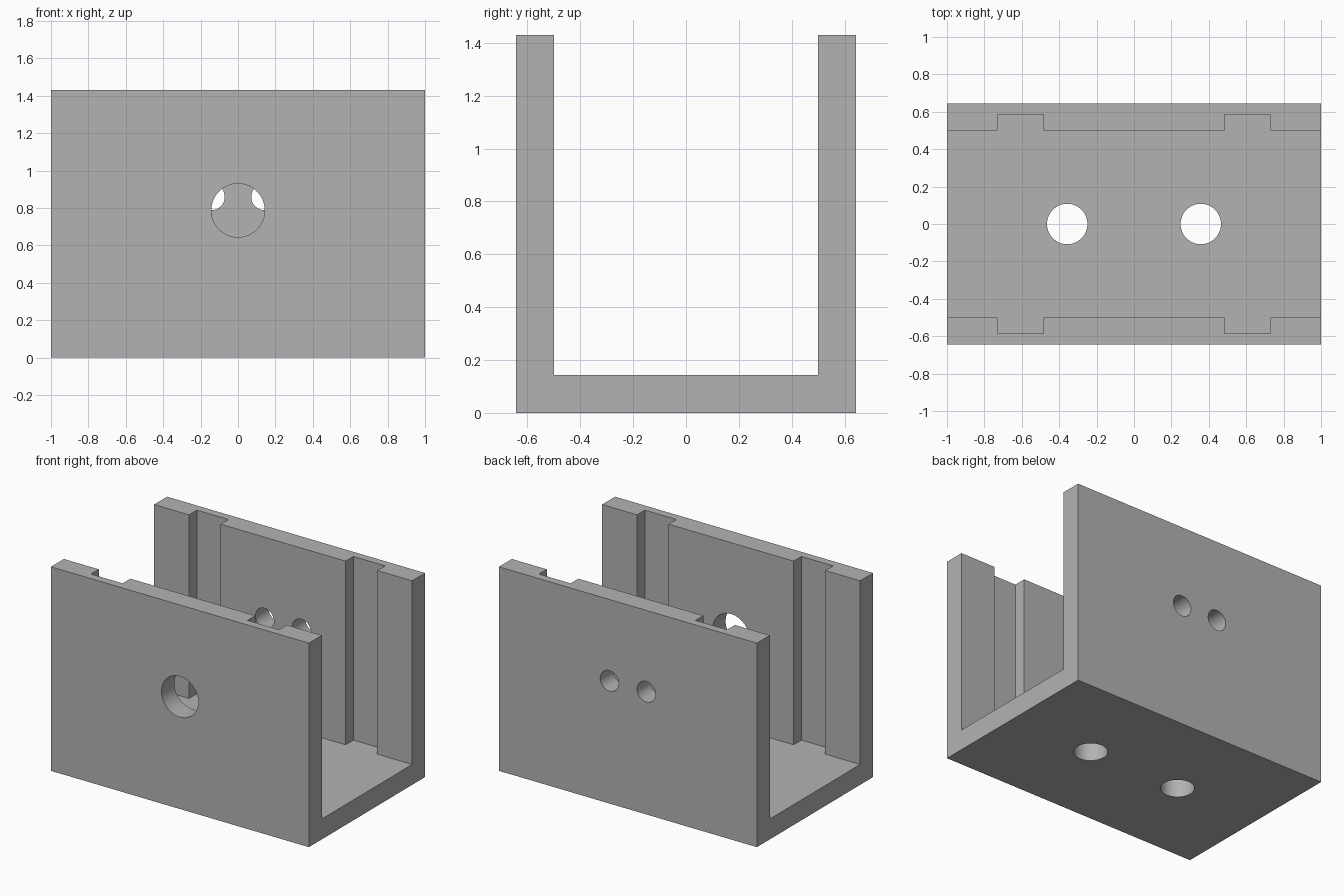
import bpy
import bmesh
from math import pi, radians

cube = bpy.data.objects.get("Cube")
if cube:
    bpy.data.objects.remove(cube, do_unlink=True)

HEIGHT, OUTER, INNER, FLOOR = 1.43, 0.643, 0.5, 0.143

grey = bpy.data.materials.new("plain grey")
grey.use_nodes = True
colour = (0.45, 0.45, 0.45, 1)
grey.diffuse_color = colour
grey.node_tree.nodes["Principled BSDF"].inputs["Base Color"].default_value = colour


# U-shaped body: end profile extruded along x
def make_body():
    half = [(OUTER, 0), (OUTER, HEIGHT), (INNER, HEIGHT), (INNER, FLOOR)]
    profile = half + [(-y, z) for y, z in reversed(half)]
    bm = bmesh.new()
    face = bm.faces.new([bm.verts.new((-1, y, z)) for y, z in profile])
    moved = bmesh.ops.extrude_face_region(bm, geom=[face])["geom"]
    bmesh.ops.translate(bm, vec=(2, 0, 0),
                        verts=[v for v in moved if isinstance(v, bmesh.types.BMVert)])
    bmesh.ops.recalc_face_normals(bm, faces=bm.faces)
    mesh = bpy.data.meshes.new("channel_bracket")
    bm.to_mesh(mesh)
    bm.free()
    obj = bpy.data.objects.new("channel_bracket", mesh)
    bpy.context.collection.objects.link(obj)
    mesh.materials.append(grey)
    return obj


body = make_body()


def cut(cutter):
    cutter.hide_render = True
    mod = body.modifiers.new("cut", "BOOLEAN")
    mod.operation = "DIFFERENCE"
    mod.solver = "EXACT"
    mod.object = cutter
    bpy.context.view_layer.objects.active = body
    bpy.ops.object.modifier_apply(modifier=mod.name)
    bpy.data.objects.remove(cutter, do_unlink=True)


def cut_hole(location, radius, tilt=0):
    bpy.ops.mesh.primitive_cylinder_add(vertices=64, radius=radius, depth=0.4,
                                        location=location, rotation=(tilt, 0, 0))
    cut(bpy.context.object)


# Large single hole in the front wall
cut_hole((0, -0.57, 0.787), 0.143, pi / 2)

for side in (-1, 1):
    # Pair of small holes in the back wall, pair of holes in the floor
    cut_hole((side * 0.143, 0.57, 0.86), 0.072, pi / 2)
    cut_hole((side * 0.357, 0, 0.07), 0.108)
    # Vertical slots on the inner faces of both walls, down to the floor
    for wall in (-1, 1):
        bpy.ops.mesh.primitive_cube_add(
            size=1, location=(side * 0.607, wall * 0.486, FLOOR + 0.75))
        slot = bpy.context.object
        slot.scale = (0.245, 0.2, 1.5)
        cut(slot)

bpy.ops.object.select_all(action="DESELECT")
body.select_set(True)
bpy.context.view_layer.objects.active = body
bpy.ops.object.shade_smooth_by_angle(angle=radians(30))
